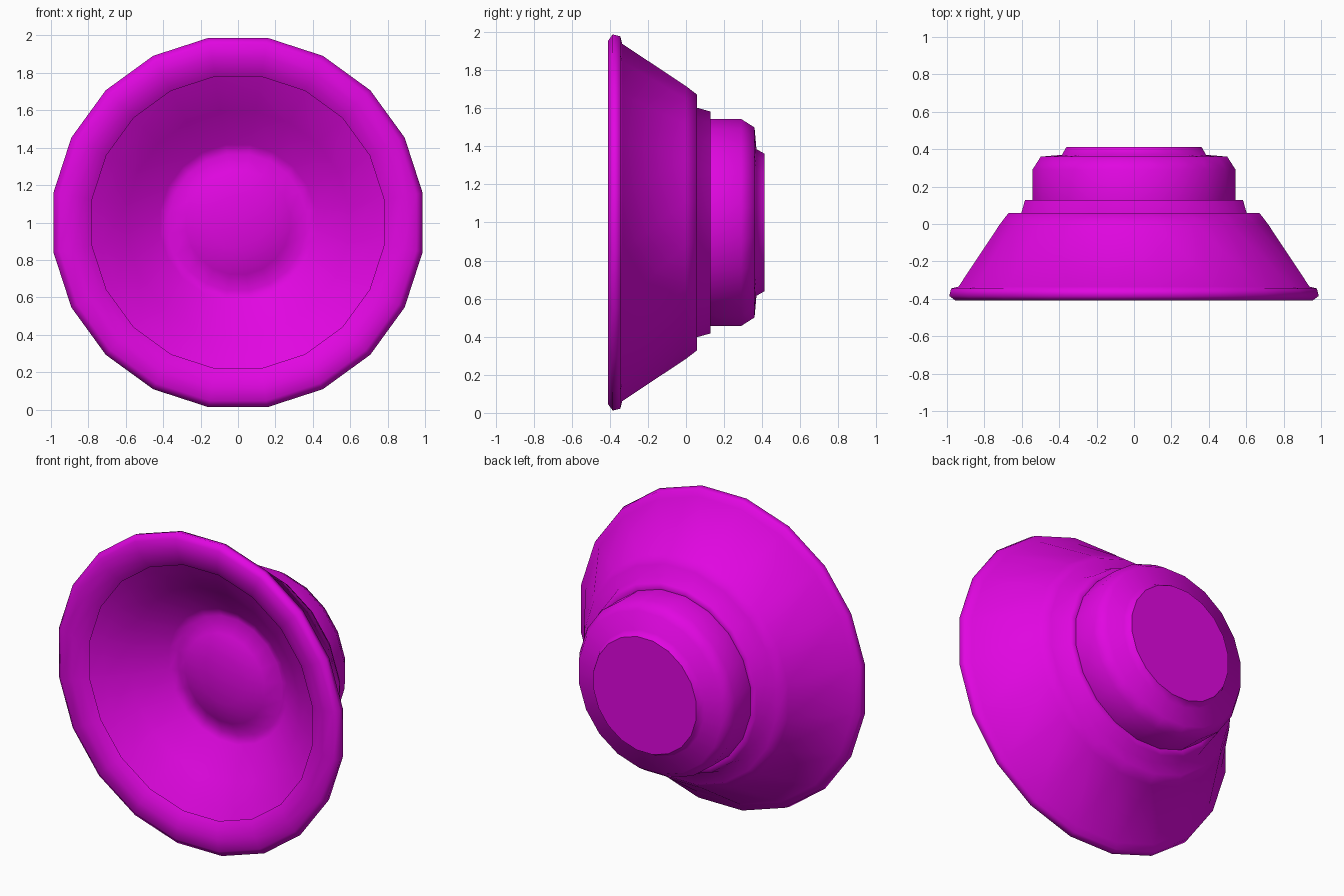
import bpy, bmesh, math

if "Cube" in bpy.data.objects:
    bpy.data.objects.remove(bpy.data.objects["Cube"])

SEGMENTS = 20

mat = bpy.data.materials.new("magenta")
mat.diffuse_color = (0.75, 0.002, 0.75, 1)
mat.use_nodes = True
mat.node_tree.nodes["Principled BSDF"].inputs["Base Color"].default_value = mat.diffuse_color


def lathe(name, profile, angle=35):
    """Spin a (radius, y) profile about the front-to-back axis at z = 1."""
    bm = bmesh.new()
    rings = []
    for r, y in profile:
        if r == 0:
            rings.append([bm.verts.new((0, y, 1))] * SEGMENTS)
        else:
            rings.append([bm.verts.new((r * math.cos(a), y, 1 + r * math.sin(a)))
                          for a in (2 * math.pi * (i + 0.5) / SEGMENTS for i in range(SEGMENTS))])
    for a, b in zip(rings, rings[1:]):
        for i in range(SEGMENTS):
            j = (i + 1) % SEGMENTS
            face = []
            for v in (a[i], b[i], b[j], a[j]):
                if v not in face:
                    face.append(v)
            bm.faces.new(face)
    # Profiles run front to back along the outside, so flip to face outward
    bmesh.ops.reverse_faces(bm, faces=bm.faces)
    mesh = bpy.data.meshes.new(name)
    bm.to_mesh(mesh)
    bm.free()
    obj = bpy.data.objects.new(name, mesh)
    bpy.context.collection.objects.link(obj)
    mesh.materials.append(mat)
    bpy.ops.object.select_all(action='DESELECT')
    obj.select_set(True)
    bpy.context.view_layer.objects.active = obj
    bpy.ops.object.shade_smooth_by_angle(angle=math.radians(angle))
    return obj


# Rounded front rim running into the flared housing and its back shoulder
lathe("rim_and_basket", [(0.79, -0.37), (0.83, -0.395), (0.89, -0.41), (0.965, -0.41),
                         (1.0, -0.385), (0.99, -0.345), (0.95, -0.335),
                         (0.725, 0.0), (0.68, 0.058), (0.61, 0.058),
                         (0.59, 0.128), (0.55, 0.128)], 100)

# Magnet with chamfered back edge and raised back plate
lathe("magnet", [(0.55, 0.128), (0.55, 0.29), (0.505, 0.36), (0.39, 0.37),
                 (0.365, 0.413), (0, 0.413)], 60)

# Hollow speaker cone with a domed dust cap, profile from the centre outward
lathe("cone_and_dust_cap", [(0, -0.17), (0.15, -0.16), (0.28, -0.13), (0.37, -0.08),
                            (0.42, -0.10), (0.60, -0.235), (0.73, -0.32),
                            (0.82, -0.37)], 100)
